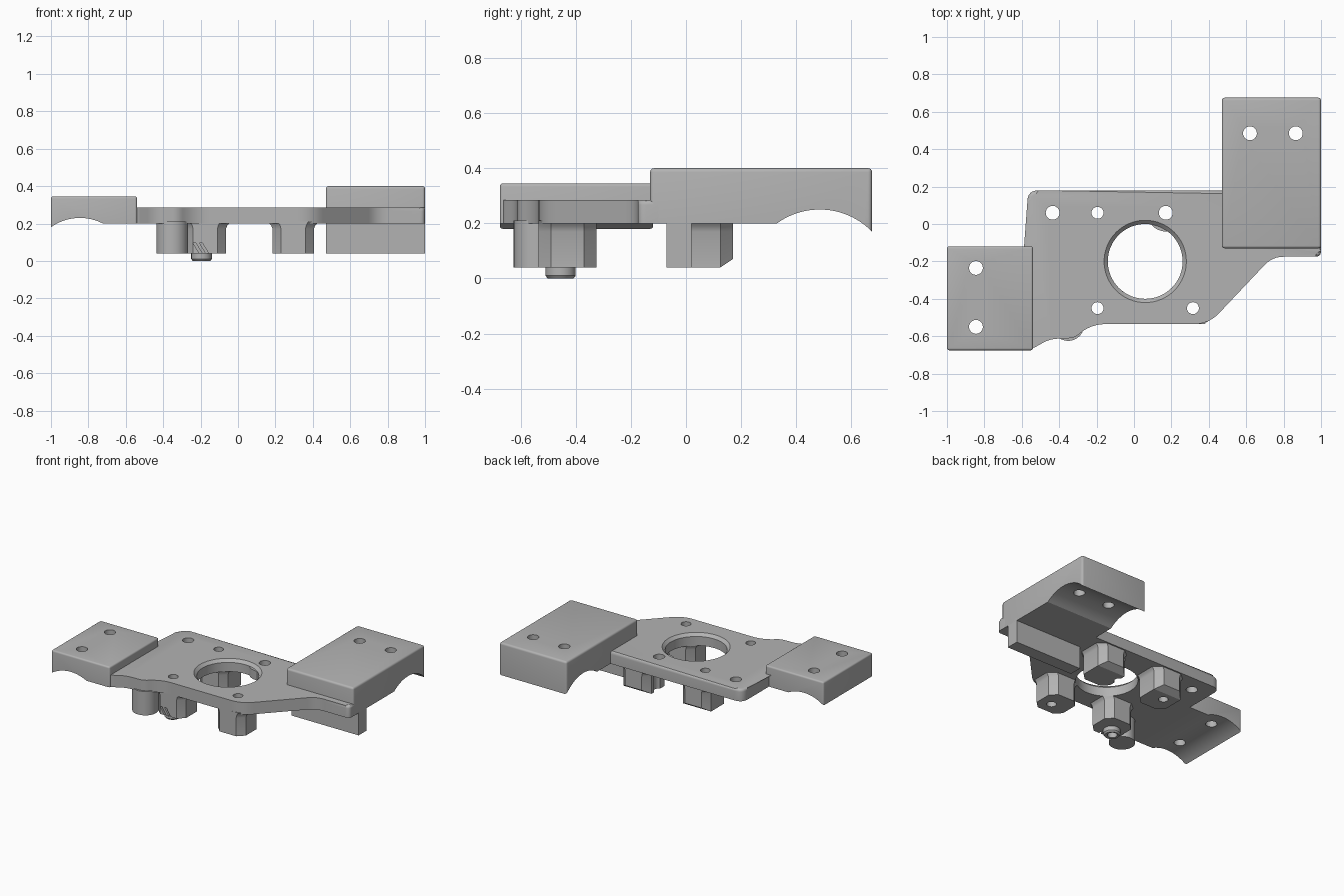
import bpy, bmesh, math
from mathutils import Vector

cube = bpy.data.objects.get("Cube")
if cube:
    bpy.data.objects.remove(cube, do_unlink=True)

GREY = (0.45, 0.45, 0.45, 1)
grey = bpy.data.materials.new("plain grey")
grey.use_nodes = True
grey.diffuse_color = GREY
grey.node_tree.nodes["Principled BSDF"].inputs["Base Color"].default_value = GREY

UNDER, FOOT, PLATE_TOP = 0.2, 0.04, 0.285
ARCH_R = 0.265


def circle(x, y, r, n=40):
    return [(x + r * math.cos(2 * math.pi * i / n), y + r * math.sin(2 * math.pi * i / n))
            for i in range(n)]


def at(points, z):
    return [(x, y, z) for x, y in points]


def rounded(corners):
    """Outline from (x, y, corner size) with each corner curved."""
    out = []
    for i, (x, y, r) in enumerate(corners):
        p = Vector((x, y))
        a = Vector(corners[i - 1][:2]) - p
        b = Vector(corners[(i + 1) % len(corners)][:2]) - p
        if r == 0:
            out.append((x, y))
            continue
        a, b = p + a.normalized() * r, p + b.normalized() * r
        for k in range(7):
            t = k / 6
            out.append(tuple(a * (1 - t) ** 2 + p * 2 * t * (1 - t) + b * t * t))
    return out


def add_loft(bm, rings):
    """Closed solid through rings of equal length."""
    vs = [[bm.verts.new(p) for p in ring] for ring in rings]
    n = len(vs[0])
    for low, high in zip(vs, vs[1:]):
        for i in range(n):
            j = (i + 1) % n
            bm.faces.new((low[i], low[j], high[j], high[i]))
    bm.faces.new(vs[0][::-1])
    bm.faces.new(vs[-1])


def bevel_top(bm, top, width, sides):
    """Round the top rim, and the upright corners if sides is set."""
    def chosen(e):
        a, b = e.verts
        high = [abs(v.co.z - top) < 1e-4 for v in e.verts]
        upright = (a.co - b.co).xy.length < 1e-4
        return all(high) or (sides and upright and any(high))
    bmesh.ops.bevel(bm, geom=[e for e in bm.edges if chosen(e)], offset=width,
                    segments=4, profile=0.5, affect='EDGES', clamp_overlap=True)


def finish(name, bm, cutters=()):
    bmesh.ops.recalc_face_normals(bm, faces=bm.faces)
    mesh = bpy.data.meshes.new(name)
    bm.to_mesh(mesh)
    bm.free()
    obj = bpy.data.objects.new(name, mesh)
    bpy.context.collection.objects.link(obj)
    mesh.materials.append(grey)
    bpy.ops.object.select_all(action='DESELECT')
    obj.select_set(True)
    bpy.context.view_layer.objects.active = obj
    for c in cutters:
        mod = obj.modifiers.new("cut", 'BOOLEAN')
        mod.operation, mod.solver, mod.object = 'DIFFERENCE', 'EXACT', c
        bpy.ops.object.modifier_apply(modifier=mod.name)
    bpy.ops.object.shade_smooth_by_angle(angle=math.radians(30))
    return obj


def solid(name, rings, cutters=()):
    bm = bmesh.new()
    add_loft(bm, rings)
    return finish(name, bm, cutters)


# Cutters: screw holes, motor bore with an eased rim, slanted slits
bm = bmesh.new()
for x, y in [(-0.845, -0.235), (-0.845, -0.55), (0.62, 0.485), (0.865, 0.485),
             (-0.435, 0.06), (0.17, 0.06)]:
    add_loft(bm, [at(circle(x, y, 0.037, 24), z) for z in (-0.1, 0.6)])
for x, y in [(-0.195, 0.06), (-0.195, -0.45), (0.315, -0.45)]:
    add_loft(bm, [at(circle(x, y, 0.032, 24), z) for z in (-0.1, 0.6)])
screw_holes = finish("screw_hole_cutter", bm)
bore = solid("bore_cutter", [at(circle(0.06, -0.2, r, 64), z) for r, z in
                             ((0.2, -0.1), (0.2, 0.265), (0.215, 0.28), (0.235, 0.3))])
bm = bmesh.new()
for x in (-0.24, -0.205):
    add_loft(bm, [[(x, y, 0.095), (x + 0.015, y, 0.095), (x + 0.055, y, 0.03), (x + 0.04, y, 0.03)]
                  for y in (-0.6, -0.52)])
slits = finish("slit_cutter", bm)
cutters = [screw_holes, bore, slits]
for c in cutters:
    c.hide_render = True

# Base plate
outline = rounded([
    (-0.57, 0.18, 0.06), (-0.57, -0.14, 0), (-0.62, -0.14, 0), (-0.62, -0.66, 0),
    (-0.54, -0.665, 0.02), (-0.45, -0.615, 0.04), (-0.32, -0.61, 0.03),
    (-0.23, -0.535, 0.08), (0.4, -0.535, 0.08), (0.74, -0.175, 0.06),
    (1, -0.175, 0.03), (1, -0.1, 0), (0.51, -0.1, 0), (0.51, 0.18, 0)])
bm = bmesh.new()
add_loft(bm, [at(outline, UNDER), at(outline, PLATE_TOP)])
bevel_top(bm, PLATE_TOP, 0.018, False)
finish("base_plate", bm, [screw_holes, bore])

# Collar around the screw hole beside the bore
solid("screw_collar", [at(circle(0.17, 0.06, 0.1), z) for z in (UNDER, 0.265)], [screw_holes])


def clamp_block(name, centre, end, inner, top, peak, place, span):
    """Block with a rod channel below; place maps (along, across, z) to xyz."""
    floor = peak - ARCH_R
    half = math.sqrt(ARCH_R ** 2 - (UNDER - floor) ** 2)
    out = 1 if end > centre else -1
    start, reach = -out * half, end - centre
    ring = [(inner, top), (inner, UNDER)]
    for i in range(25):
        d = start + (reach - start) * i / 24
        ring.append((centre + d, floor + math.sqrt(ARCH_R ** 2 - d * d)))
    ring.append((end, top))
    bm = bmesh.new()
    add_loft(bm, [[place(a, s, z) for a, z in ring] for s in span])
    bevel_top(bm, top, 0.03, True)
    return finish(name, bm, [screw_holes])


# Rod clamp blocks
clamp_block("tall_clamp_block", 0.485, 0.675, -0.13, 0.4, 0.25,
            lambda a, s, z: (s, a, z), (0.47, 1))
clamp_block("low_clamp_block", -0.845, -1, -0.54, 0.345, 0.23,
            lambda a, s, z: (a, s, z), (-0.675, -0.12))

# Motor bosses: chamfered posts, longer toward the bore, flared at the plate
for name, x, y in [("front_right_boss", -0.195, -0.45), ("front_left_boss", 0.315, -0.45),
                   ("back_right_boss", -0.195, 0.06), ("back_left_boss", 0.315, 0.06)]:
    sx, sy = (1 if x > 0 else -1), (1 if y > 0 else -1)
    x0, x1 = sorted((x - sx * 0.13, x + sx * 0.09))
    y0, y1 = sorted((y - sy * 0.125, y + sy * (0.11 if y > 0 else 0.085)))
    c = 0.045
    post = [(x0 + c, y0), (x1 - c, y0), (x1, y0 + c), (x1, y1 - c),
            (x1 - c, y1), (x0 + c, y1), (x0, y1 - c), (x0, y0 + c)]
    mid = (x0 + x1) / 2
    rings = [at(post, FOOT)]
    for z, grow in ((0.17, 1), (0.19, 1.07), (0.21, 1.25)):
        rings.append([(mid + (px - mid) * grow, py, z) for px, py in post])
    # Back posts have their outer lower edge sloped off
    rings[0] = [(px, py, pz + (0.03 if py > 0.15 else 0)) for px, py, pz in rings[0]]
    bm = bmesh.new()
    add_loft(bm, rings)
    bmesh.ops.triangulate(bm, faces=[f for f in bm.faces if len(f.verts) > 4])
    finish(name, bm, cutters)

# Rounded post beside the front right boss, and its locating foot
solid("round_post", [at(circle(-0.352, -0.54, 0.085), z) for z in (FOOT, 0.21)])
solid("locating_foot", [at(circle(-0.195, -0.455, r), z) for r, z in
                        ((0.047, 0), (0.055, 0.01), (0.055, 0.06))], [screw_holes])

# Rib under the tall block
solid("stiffening_rib", [[(0.47, -0.07, z), (1, -0.07, z), (1, 0.02, z), (0.47, 0.02, z)]
                         for z in (FOOT, 0.22)])

for c in cutters:
    bpy.data.objects.remove(c, do_unlink=True)
